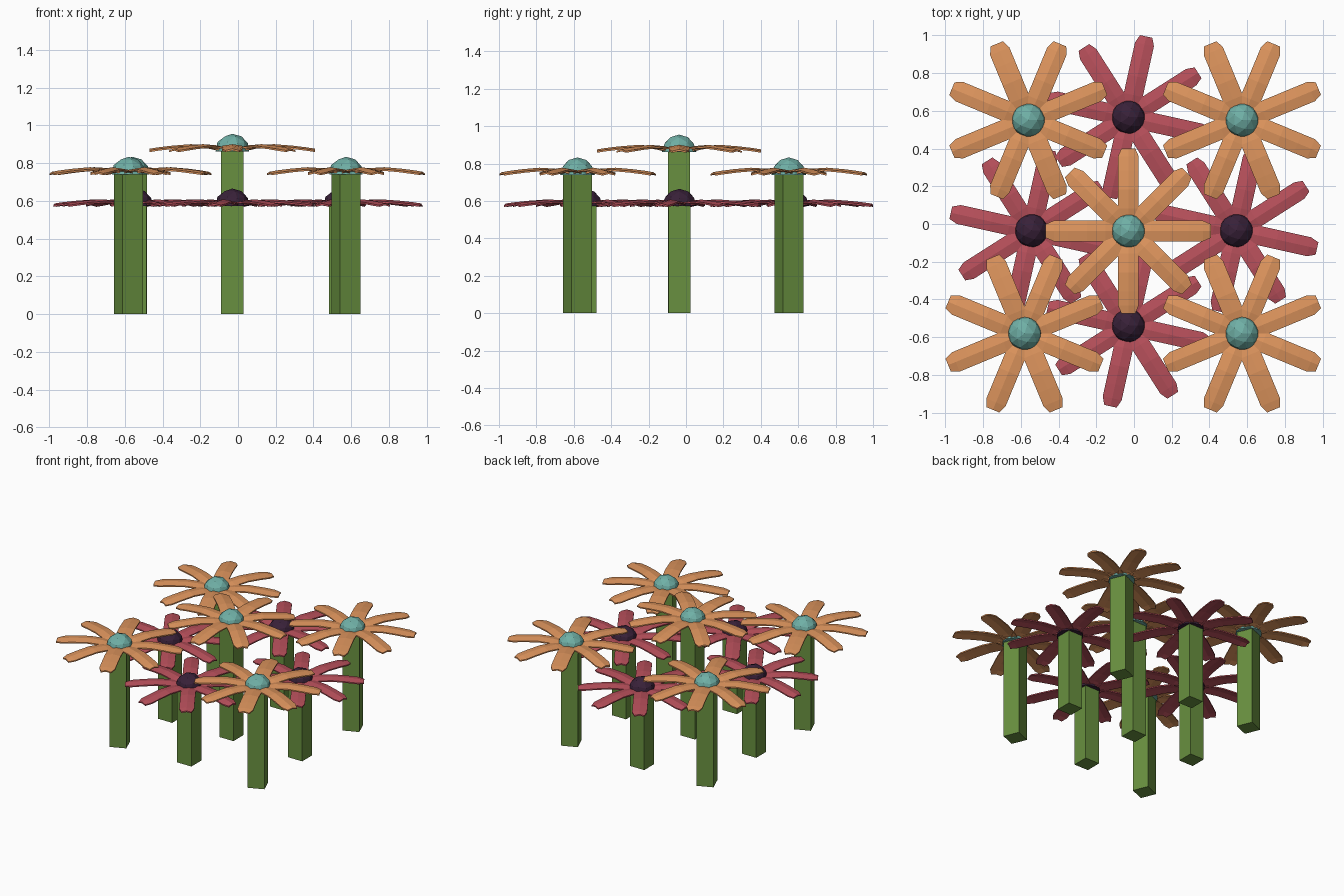
import bpy, bmesh
from math import radians, pi
from mathutils import Matrix

if "Cube" in bpy.data.objects:
    bpy.data.objects.remove(bpy.data.objects["Cube"])


def material(name, rgb):
    m = bpy.data.materials.new(name)
    m.diffuse_color = (*rgb, 1)
    m.use_nodes = True
    m.node_tree.nodes["Principled BSDF"].inputs["Base Color"].default_value = m.diffuse_color
    return m


GREEN = material("stem_green", (0.14, 0.28, 0.05))
ORANGE = material("petal_orange", (0.73, 0.30, 0.11))
RED = material("petal_red", (0.48, 0.08, 0.105))
TEAL = material("hub_teal", (0.16, 0.43, 0.38))
PURPLE = material("hub_purple", (0.04, 0.015, 0.04))


def finish(bm, name, mat, loc, turn=0):
    bmesh.ops.recalc_face_normals(bm, faces=bm.faces)
    me = bpy.data.meshes.new(name)
    bm.to_mesh(me)
    bm.free()
    me.materials.append(mat)
    ob = bpy.data.objects.new(name, me)
    ob.location = loc
    ob.rotation_euler.z = turn
    bpy.context.collection.objects.link(ob)


# Square stem
def stem(name, x, y, height, turn):
    bm = bmesh.new()
    bmesh.ops.create_cube(bm, size=1, matrix=Matrix.Translation((0, 0, height / 2))
                          @ Matrix.Diagonal((0.118, 0.118, height, 1)))
    finish(bm, name, GREEN, (x, y, 0), turn)


# Faceted half-ball in the middle of the flower
def hub(name, x, y, z, mat):
    bm = bmesh.new()
    bmesh.ops.create_icosphere(bm, subdivisions=2, radius=0.093)
    cut = bmesh.ops.bisect_plane(bm, geom=bm.verts[:] + bm.edges[:] + bm.faces[:],
                                 plane_co=(0, 0, 0), plane_no=(0, 0, 1), clear_inner=True)
    rim = [e for e in cut["geom_cut"] if isinstance(e, bmesh.types.BMEdge)]
    bmesh.ops.contextual_create(bm, geom=rim)
    finish(bm, name, mat, (x, y, z))


# Eight arched petals with a raised middle ridge: (radius, half width, height)
PETAL = [(0.03, 0.050, 0.016), (0.12, 0.055, 0.032), (0.22, 0.055, 0.038),
         (0.32, 0.055, 0.030), (0.395, 0.055, 0.021), (0.438, 0.036, 0.014)]


def petals(name, x, y, z, mat, turn, arch, width):
    bm = bmesh.new()
    for i in range(8):
        rot = Matrix.Rotation(i * pi / 4, 4, 'Z')
        rings = []
        for r, w, h in PETAL:
            w *= width
            h = 0.015 + (h - 0.015) * arch
            section = [(-w, -0.009), (0, 0), (w, -0.009), (w, -0.018), (0, -0.010), (-w, -0.018)]
            rings.append([bm.verts.new(rot @ Matrix.Translation((r, 0, h)) @
                                       Matrix.Translation((0, py, pz)).to_translation())
                          for py, pz in section])
        for a, b in zip(rings, rings[1:]):
            for k in range(6):
                n = (k + 1) % 6
                bm.faces.new((a[k], a[n], b[n], b[k]))
        for ring in (rings[0], rings[-1]):
            bm.faces.new((ring[0], ring[1], ring[4], ring[5]))
            bm.faces.new((ring[1], ring[2], ring[3], ring[4]))
    finish(bm, name, mat, (x, y, z), turn)


def flower(label, x, y, base, petal_mat, hub_mat, stem_turn, petal_turn, arch, width):
    stem(label + "_stem", x, y, base + 0.01, radians(stem_turn))
    petals(label + "_petals", x, y, base, petal_mat, radians(petal_turn), arch, width)
    hub(label + "_hub", x, y, base, hub_mat)


# Tall middle flower and four orange corner flowers
flower("middle_flower", -0.03, -0.037, 0.862, ORANGE, TEAL, 0, 0, 1, 1)
for label, x, y in [("back_left", -0.56, 0.55), ("back_right", 0.572, 0.55),
                    ("front_left", -0.58, -0.58), ("front_right", 0.572, -0.58)]:
    flower(label + "_flower", x, y, 0.74, ORANGE, TEAL, 22.5, 22.5, 1, 1)

# Four lower red flowers between the corners
for label, x, y in [("back", -0.03, 0.566), ("left", -0.543, -0.035),
                    ("right", 0.542, -0.035), ("front", -0.03, -0.538)]:
    flower(label + "_red_flower", x, y, 0.572, RED, PURPLE, 0, -12.5, 0.9, 0.93)
